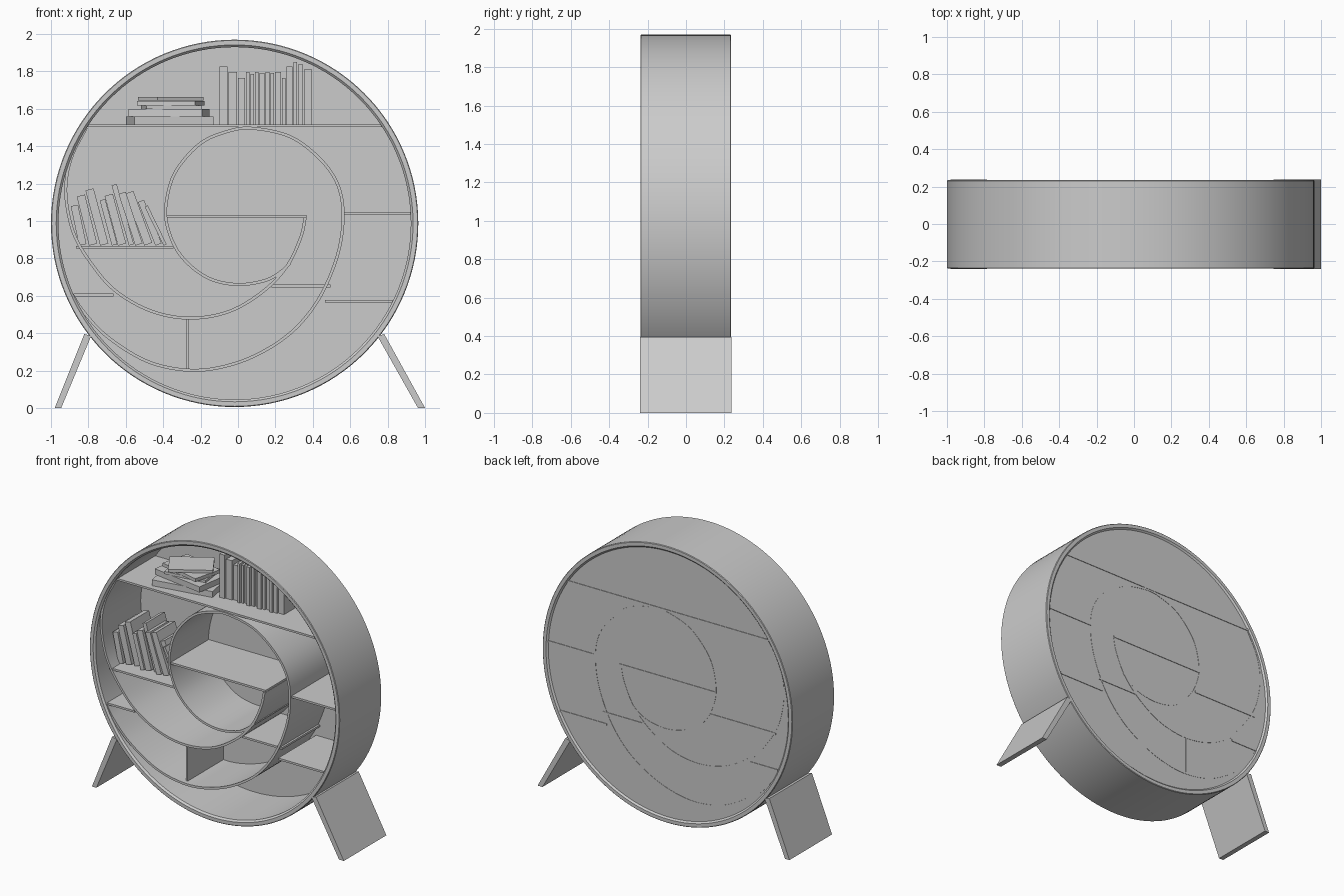
import bpy, bmesh, math
from mathutils import Vector, Matrix

if "Cube" in bpy.data.objects:
    bpy.data.objects.remove(bpy.data.objects["Cube"])

CX, CZ, R = -0.018, 0.987, 0.982   # ring centre and outer radius
RIN = 0.942                        # ring inner radius


def finish(bm, name, smooth=False):
    bmesh.ops.recalc_face_normals(bm, faces=bm.faces)
    me = bpy.data.meshes.new(name)
    bm.to_mesh(me)
    bm.free()
    ob = bpy.data.objects.new(name, me)
    bpy.context.collection.objects.link(ob)
    if smooth:
        bpy.ops.object.select_all(action='DESELECT')
        ob.select_set(True)
        bpy.context.view_layer.objects.active = ob
        bpy.ops.object.shade_smooth_by_angle(angle=math.radians(35))
    return ob


def box(name, x0, x1, y0, y1, z0, z1, rot=None):
    """Box by extents; rot is an optional matrix applied before placing at its centre."""
    bm = bmesh.new()
    bmesh.ops.create_cube(bm, size=1)
    bm.transform(Matrix.Diagonal((x1 - x0, y1 - y0, z1 - z0, 1)))
    if rot:
        bm.transform(rot)
    bm.transform(Matrix.Translation(((x0 + x1) / 2, (y0 + y1) / 2, (z0 + z1) / 2)))
    return finish(bm, name)


def lathe(name, profile, steps=128):
    """Spin a closed (radius, y) profile around the ring axis."""
    bm = bmesh.new()
    vs = [bm.verts.new((CX + r, y, CZ)) for r, y in profile]
    es = [bm.edges.new((vs[i - 1], vs[i])) for i in range(len(vs))]
    bmesh.ops.spin(bm, geom=vs + es, cent=(CX, 0, CZ), axis=(0, 1, 0),
                   angle=math.tau, steps=steps, use_duplicate=False)
    bmesh.ops.remove_doubles(bm, verts=bm.verts, dist=1e-5)
    return finish(bm, name, True)


def smooth_path(pts, n=6):
    """Catmull-Rom spline through the points."""
    p = [Vector(q) for q in pts]
    p = [2 * p[0] - p[1]] + p + [2 * p[-1] - p[-2]]
    out = []
    for i in range(1, len(p) - 2):
        a, b, c, d = p[i - 1:i + 3]
        for k in range(n):
            t = k / n
            out.append(0.5 * (2 * b + (c - a) * t + (2 * a - 5 * b + 4 * c - d) * t * t
                              + (3 * b - a - 3 * c + d) * t ** 3))
    return out + [p[-2]]


def ribbon(name, pts, y0, y1, thick=0.016):
    """Bent board following an xz path, spanning y0..y1."""
    path = smooth_path(pts)
    bm = bmesh.new()
    rows = []
    for i, q in enumerate(path):
        t = (path[min(i + 1, len(path) - 1)] - path[max(i - 1, 0)]).normalized()
        o = Vector((-t.y, t.x)) * thick / 2
        a, b = q + o, q - o
        rows.append([bm.verts.new(c) for c in ((a.x, y0, a.y), (a.x, y1, a.y),
                                               (b.x, y1, b.y), (b.x, y0, b.y))])
    for r, s in zip(rows, rows[1:]):
        for k in range(4):
            bm.faces.new((r[k - 1], r[k], s[k], s[k - 1]))
    bm.faces.new(rows[0])
    bm.faces.new(rows[-1])
    return finish(bm, name, True)


# Outer ring with softened rims
c = 0.012
lathe("outer_ring", [(RIN + c, -0.238), (R - 0.004, -0.238), (R, -0.234), (R, 0.231), (R - 0.004, 0.235),
                     (RIN + c, 0.235), (RIN, 0.235 - c), (RIN, -0.238 + c)])

# Back panel
bm = bmesh.new()
bmesh.ops.create_cone(bm, cap_ends=True, segments=128, radius1=RIN + 0.01,
                      radius2=RIN + 0.01, depth=0.012)
bm.transform(Matrix.Translation((CX, 0.218, CZ)) @ Matrix.Rotation(math.pi / 2, 4, 'X'))
finish(bm, "back_panel", True)

# Splayed board legs
for name, prof in (("left_leg", [(-0.98, 0), (-0.945, 0), (-0.785, 0.385), (-0.822, 0.395)]),
                   ("right_leg", [(1.0, 0), (0.962, 0), (0.745, 0.385), (0.782, 0.395)])):
    bm = bmesh.new()
    f = bm.faces.new([bm.verts.new((x, -0.24, z)) for x, z in prof])
    ex = bmesh.ops.extrude_face_region(bm, geom=[f])["geom"]
    bmesh.ops.translate(bm, vec=(0, 0.478, 0),
                        verts=[v for v in ex if isinstance(v, bmesh.types.BMVert)])
    finish(bm, name)

# Spiral boards
ribbon("inner_spiral", [
    (0.28, 0.775), (0.225, 0.725), (0.14, 0.68), (-0.01, 0.66), (-0.17, 0.70), (-0.31, 0.82), (-0.38, 0.98),
    (-0.38, 1.12), (-0.33, 1.27), (-0.20, 1.415), (-0.05, 1.48), (0.08, 1.495),
    (0.28, 1.45), (0.44, 1.33), (0.535, 1.19), (0.562, 1.02), (0.53, 0.81),
    (0.43, 0.58), (0.28, 0.40), (0.07, 0.27), (-0.15, 0.207), (-0.34, 0.21),
    (-0.52, 0.265), (-0.71, 0.39), (-0.83, 0.52), (-0.885, 0.605)], -0.222, 0.226)
ribbon("outer_spiral", [
    (0.36, 1.02), (0.335, 0.91), (0.26, 0.755), (0.13, 0.62), (-0.05, 0.515),
    (-0.26, 0.48), (-0.47, 0.52), (-0.66, 0.63), (-0.79, 0.78), (-0.875, 0.925),
    (-0.915, 1.085), (-0.918, 1.22), (-0.885, 1.355), (-0.81, 1.50)], -0.222, 0.226)

# Flat shelves: name, x range, height of centre
for name, x0, x1, z in (("top_shelf", -0.81, 0.775, 1.508), ("centre_shelf", -0.386, 0.366, 1.025),
                        ("left_shelf", -0.865, -0.345, 0.86), ("right_upper_shelf", 0.56, 0.925, 1.04),
                        ("right_inner_shelf", 0.18, 0.495, 0.652), ("right_lower_shelf", 0.465, 0.83, 0.571),
                        ("left_lower_shelf", -0.88, -0.665, 0.604)):
    box(name, x0, x1, -0.212, 0.228, z - 0.007, z + 0.007)
box("lower_divider", -0.276, -0.263, -0.19, 0.226, 0.205, 0.482)

# Upright books: thickness, height
x = -0.098
for i, (t, h) in enumerate([(.045, .31), (.048, .28), (.042, .25), (.022, .28), (.02, .27), (.022, .28),
                            (.03, .275), (.026, .28), (.022, .275), (.034, .28), (.022, .25),
                            (.036, .31), (.022, .335), (.03, .32), (.046, .295)]):
    y = -0.07 + 0.01 * (i % 3)
    box(f"upright_book_{i}", x, x + t - 0.003, y, y + 0.21, 1.516, 1.515 + h)
    x += t + 0.0022

# Leaning books: bottom x, thickness, height, tilt in degrees
for i, (bx, t, h, a) in enumerate([(-0.83, .04, .215, 12), (-0.775, .045, .27, 14), (-0.715, .045, .305, 15),
                                   (-0.66, .03, .25, 15), (-0.62, .045, .275, 15), (-0.57, .028, .335, 16),
                                   (-0.53, .04, .29, 18), (-0.48, .045, .295, 20),
                                   (-0.425, .035, .25, 22), (-0.39, .018, .23, 26)]):
    s, co = math.sin(math.radians(a)), math.cos(math.radians(a))
    mx, mz = bx - s * h / 2, 0.868 + co * h / 2 + s * t / 2
    y = -0.13 + 0.012 * (i % 3)
    box(f"leaning_book_{i}", mx - t / 2, mx + t / 2, y, y + 0.21, mz - h / 2, mz + h / 2,
        Matrix.Rotation(math.radians(-a), 4, 'Y'))

# Stacked books: x centre, width, depth, bottom z, thickness, turn in degrees
for i, (mx, w, d, z, t, a) in enumerate([(-0.365, .43, .26, 1.516, .042, 10), (-0.37, .40, .24, 1.558, .04, -9),
                                         (-0.355, .30, .2, 1.599, .018, 8), (-0.36, .32, .21, 1.618, .024, -14),
                                         (-0.36, .29, .2, 1.643, .02, 32)]):
    box(f"stacked_book_{i}", mx - w / 2, mx + w / 2, -d / 2 - 0.01, d / 2 - 0.01, z, z + t,
        Matrix.Rotation(math.radians(a), 4, 'Z'))
